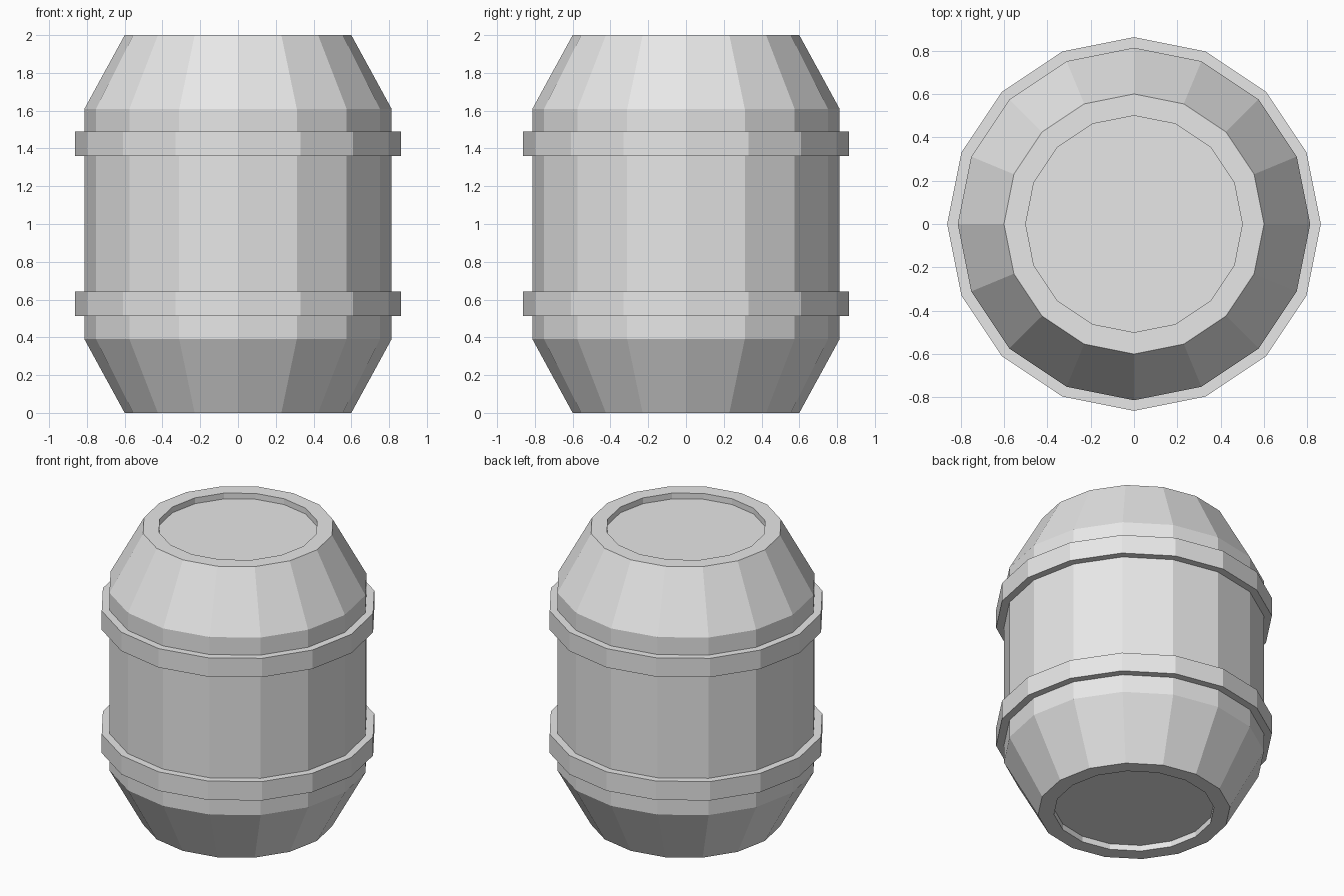
import bpy, bmesh, math

if "Cube" in bpy.data.objects:
    bpy.data.objects.remove(bpy.data.objects["Cube"])

SIDES = 16

grey = bpy.data.materials.new("light_grey")
grey.diffuse_color = (0.8, 0.8, 0.8, 1)
grey.use_nodes = True
grey.node_tree.nodes["Principled BSDF"].inputs["Base Color"].default_value = grey.diffuse_color


def lathe(name, profile, closed=False):
    """Revolve (radius, z) points around z; open profiles get end caps."""
    bm = bmesh.new()
    rings = []
    for r, z in profile:
        rings.append([bm.verts.new((r * math.cos(2 * math.pi * i / SIDES),
                                    r * math.sin(2 * math.pi * i / SIDES), z))
                      for i in range(SIDES)])
    pairs = list(zip(rings, rings[1:]))
    if closed:
        pairs.append((rings[-1], rings[0]))
    else:
        bm.faces.new(rings[0])
        bm.faces.new(rings[-1])
    for a, b in pairs:
        for i in range(SIDES):
            j = (i + 1) % SIDES
            bm.faces.new((a[i], a[j], b[j], b[i]))
    bmesh.ops.recalc_face_normals(bm, faces=bm.faces)
    mesh = bpy.data.meshes.new(name)
    bm.to_mesh(mesh)
    bm.free()
    mesh.materials.append(grey)
    obj = bpy.data.objects.new(name, mesh)
    bpy.context.collection.objects.link(obj)
    return obj


# Barrel body with recessed lids at both ends
half = [(0.5, 0.04), (0.5, 0.0), (0.6, 0.0), (0.813, 0.39)]
lathe("barrel_body", half + [(r, 2 - z) for r, z in reversed(half)])

# Two raised hoops around the body
for name, z0, z1 in (("lower_hoop", 0.513, 0.643), ("upper_hoop", 1.36, 1.49)):
    lathe(name, [(0.80, z0), (0.862, z0), (0.862, z1), (0.80, z1)], closed=True)
